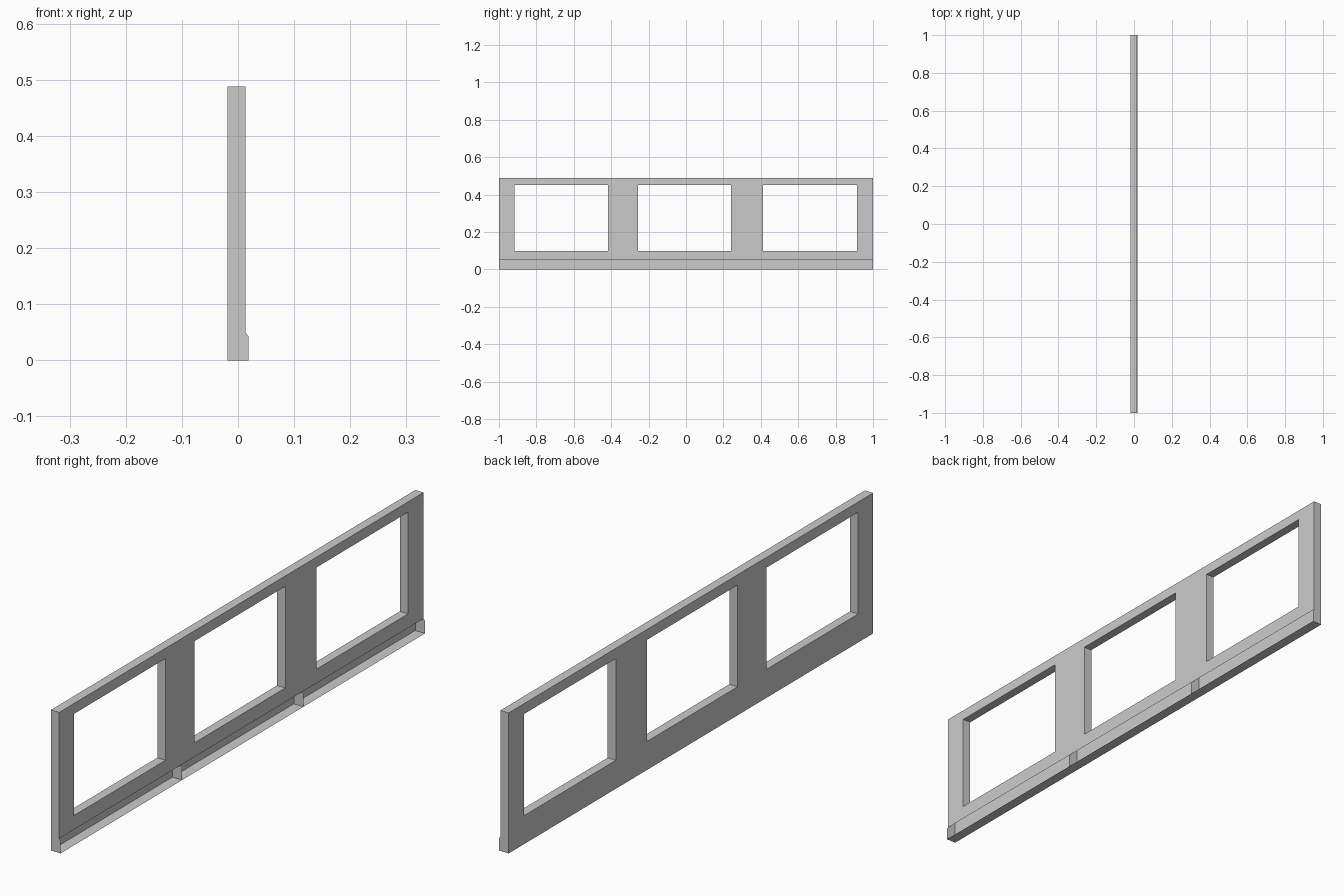
import bpy, bmesh
from mathutils import Vector

if "Cube" in bpy.data.objects:
    bpy.data.objects.remove(bpy.data.objects["Cube"])

BACK, FRONT, SKIRT = -0.019, 0.013, 0.0185   # x planes
TOP, TRIM, CHAMFER = 0.488, 0.05, 0.043      # z levels
SILL, HEAD = 0.099, 0.452
WINDOWS = [(-0.918, -0.416), (-0.256, 0.241), (0.412, 0.915)]


def face(bm, points, facing):
    """Add one flat face whose normal points along facing."""
    f = bm.faces.new([bm.verts.new(p) for p in points])
    f.normal_update()
    if f.normal.dot(Vector(facing)) < 0:
        f.normal_flip()


def finish(bm, name):
    bmesh.ops.remove_doubles(bm, verts=bm.verts, dist=1e-5)
    mesh = bpy.data.meshes.new(name)
    bm.to_mesh(mesh)
    bm.free()
    obj = bpy.data.objects.new(name, mesh)
    bpy.context.collection.objects.link(obj)


def wall_sheet(name, x, bottom, side):
    """Vertical sheet with the three window openings left out."""
    bm = bmesh.new()
    ys = [-1.0] + [y for w in WINDOWS for y in w] + [1.0]
    zs = [bottom, SILL, HEAD, TOP]
    for i in range(len(ys) - 1):
        for k in range(3):
            if k == 1 and i % 2 == 1:
                continue
            y0, y1, z0, z1 = ys[i], ys[i + 1], zs[k], zs[k + 1]
            face(bm, [(x, y0, z0), (x, y1, z0), (x, y1, z1), (x, y0, z1)],
                 (side, 0, 0))
    finish(bm, name)


def level_strip(name, x1, z, up):
    bm = bmesh.new()
    face(bm, [(BACK, -1, z), (x1, -1, z), (x1, 1, z), (BACK, 1, z)], (0, 0, up))
    finish(bm, name)


# Hollow wall: the front stops above the open base channel
wall_sheet("back_wall", BACK, 0.0, -1)
wall_sheet("front_wall", FRONT, TRIM, 1)
level_strip("wall_top", FRONT, TOP, 1)
level_strip("base_floor", SKIRT, 0.0, -1)

# Window reveals
for n, (y0, y1) in enumerate(WINDOWS, 1):
    bm = bmesh.new()
    ring = [(y0, SILL), (y1, SILL), (y1, HEAD), (y0, HEAD)]
    middle = Vector((0, (y0 + y1) / 2, (SILL + HEAD) / 2))
    for i in range(4):
        a, b = ring[i], ring[(i + 1) % 4]
        centre = Vector((0, (a[0] + b[0]) / 2, (a[1] + b[1]) / 2))
        face(bm, [(BACK, *a), (FRONT, *a), (FRONT, *b), (BACK, *b)],
             middle - centre)
    finish(bm, f"window_reveal_{n}")

# End caps and the dividers between the three bays
profile = [(BACK, 0), (SKIRT, 0), (SKIRT, CHAMFER), (FRONT, TRIM),
           (FRONT, TOP), (BACK, TOP)]
for name, y in [("left_end", -1), ("left_divider", -1 / 3),
                ("right_divider", 1 / 3), ("right_end", 1)]:
    bm = bmesh.new()
    face(bm, [(x, y, z) for x, z in profile], (0, y, 0))
    finish(bm, name)
